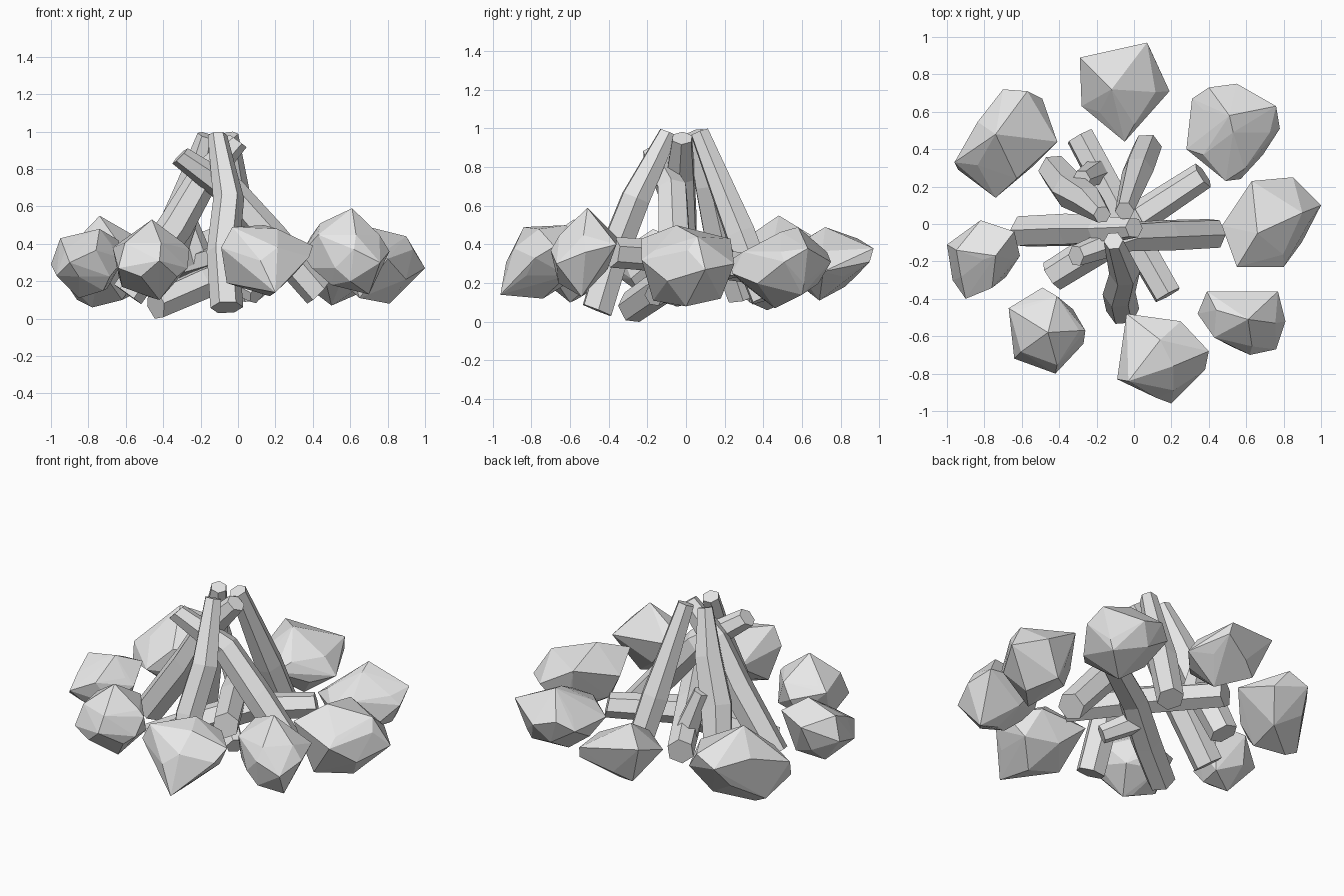
import bpy
import bmesh
from math import cos, sin, tau
from mathutils import Vector

if "Cube" in bpy.data.objects:
    bpy.data.objects.remove(bpy.data.objects["Cube"], do_unlink=True)

grey = bpy.data.materials.new("light_grey")
grey.use_nodes = True
grey.diffuse_color = (0.8, 0.8, 0.8, 1)
grey.node_tree.nodes["Principled BSDF"].inputs["Base Color"].default_value = grey.diffuse_color


def finish(name, bm):
    """Turn a bmesh into a flat shaded object."""
    bmesh.ops.recalc_face_normals(bm, faces=bm.faces[:])
    mesh = bpy.data.meshes.new(name)
    bm.to_mesh(mesh)
    bm.free()
    mesh.materials.append(grey)
    obj = bpy.data.objects.new(name, mesh)
    bpy.context.collection.objects.link(obj)
    return obj


def rock(name, fullness, *corners):
    """Faceted boulder: hull of its main corners around a low-poly core."""
    bm = bmesh.new()
    spans = [(min(axis), max(axis)) for axis in zip(*corners)]
    core = bmesh.ops.create_icosphere(bm, subdivisions=1, radius=fullness)["verts"]
    points = [[(low + high + c * (high - low)) / 2 for (low, high), c in zip(spans, v.co)]
              for v in core]
    bm.clear()
    for corner in points + list(corners):
        bm.verts.new(corner)
    bmesh.ops.convex_hull(bm, input=bm.verts[:])
    loose = [v for v in bm.verts if not v.link_faces]
    bmesh.ops.delete(bm, geom=loose, context="VERTS")
    return finish(name, bm)


def log(name, path, radii, sides=6, turn=0.3):
    """Tapered, slightly bent log with flat ends along a short path."""
    bm = bmesh.new()
    points = [Vector(p) for p in path]
    axis = (points[-1] - points[0]).normalized()
    side = axis.orthogonal().normalized()
    up = axis.cross(side)
    rings = []
    for point, radius in zip(points, radii):
        angles = [turn + tau * i / sides for i in range(sides)]
        rings.append([bm.verts.new(point + radius * (side * cos(a) + up * sin(a)))
                      for a in angles])
    for low, high in zip(rings, rings[1:]):
        for i in range(sides):
            j = (i + 1) % sides
            bm.faces.new((low[i], low[j], high[j], high[i]))
    bm.faces.new(rings[0])
    bm.faces.new(rings[-1])
    return finish(name, bm)


# Ring of boulders, each with its rim corners, crown and underside
rock("back_rock", .77,
     (-.29, .89, .43), (.07, .97, .38), (.08, .95, .31), (.19, .71, .26),
     (-.05, .44, .32), (-.28, .63, .33), (-.12, .72, .49),
     (-.02, .69, .11), (-.2, .82, .18))
rock("back_left_rock", .88,
     (.31, .67, .3), (.4, .73, .36), (.55, .75, .31), (.76, .63, .38),
     (.78, .51, .31), (.57, .24, .25), (.49, .23, .32), (.28, .4, .3),
     (.51, .58, .49), (.5, .46, .07), (.66, .6, .14))
rock("left_rock", .85,
     (.47, -.01, .35), (.63, .23, .43), (.85, .25, .3), (1, .1, .27),
     (.9, .06, .44), (.8, -.23, .32), (.55, -.23, .43), (.66, -.05, .5),
     (.81, 0, .08), (.72, .18, .12), (.65, -.17, .11))
rock("front_rock", .83,
     (-.04, -.48, .36), (.25, -.52, .4), (.4, -.68, .39), (.38, -.78, .33),
     (.2, -.96, .14), (-.09, -.83, .38), (-.03, -.84, .49), (.14, -.62, .5),
     (.21, -.76, .48), (.12, -.93, .31), (.17, -.74, .12), (-.06, -.74, .19))
rock("front_right_rock", .94,
     (-.49, -.34, .33), (-.26, -.57, .37), (-.27, -.64, .27), (-.42, -.8, .31),
     (-.64, -.72, .27), (-.67, -.45, .38), (-.46, -.58, .53),
     (-.42, -.6, .1), (-.62, -.55, .17))
rock("right_rock", .85,
     (-1, -.11, .29), (-.95, -.14, .43), (-.82, .02, .38), (-.64, -.04, .42),
     (-.61, -.17, .32), (-.9, -.4, .3), (-.97, -.3, .23), (-.74, -.17, .48),
     (-.85, -.18, .11), (-.72, -.24, .15), (-.7, -.1, .16))
rock("front_left_rock", .86,
     (.34, -.48, .35), (.39, -.36, .44), (.77, -.36, .4), (.81, -.52, .36),
     (.76, -.67, .3), (.62, -.7, .37), (.61, -.51, .59), (.44, -.46, .51),
     (.7, -.54, .13), (.5, -.56, .18), (.6, -.66, .2))
rock("back_right_rock", .76,
     (-.96, .33, .32), (-.7, .72, .35), (-.57, .71, .41), (-.49, .67, .3),
     (-.41, .44, .36), (-.74, .14, .27), (-.94, .29, .22), (-.74, .48, .55),
     (-.78, .42, .06), (-.62, .33, .1), (-.86, .43, .1), (-.58, .56, .12))

# Leaning logs, listed from foot to tip
log("front_log", [(-.06, -.46, .06), (-.08, -.37, .36), (-.05, -.26, .64), (-.11, -.09, .98)],
    (.088, .088, .083, .052))
log("crossing_log", [(.43, -.05, .14), (.18, -.06, .43), (-.04, -.07, .68), (-.31, -.17, .87)],
    (.085, .09, .083, .058))
log("right_log", [(-.59, -.04, .13), (-.33, -.03, .5), (-.18, -.03, .76), (0, -.02, .95)],
    (.09, .095, .083, .057))
log("back_log", [(.07, .41, .12), (.02, .28, .46), (-.05, .07, .98)],
    (.08, .085, .052))
log("bent_log", [(-.43, .29, .13), (-.34, .18, .46), (-.24, .12, .72), (-.17, .05, .98)],
    (.085, .1, .085, .048))

# Low logs crossing under the stack
log("low_log", [(-.44, -.28, .075), (-.2, -.13, .18), (.05, .05, .28), (.37, .26, .3)],
    (.085, .09, .085, .075))
log("diagonal_log", [(.18, -.38, .36), (-.05, .02, .33), (-.29, .47, .26)],
    (.08, .085, .08))

# Short broken branches
log("low_branch", [(-.06, -.04, .22), (.1, -.17, .13)], (.07, .055))
log("bent_branch", [(-.2, .28, .3), (-.28, .24, .55)], (.075, .05))
